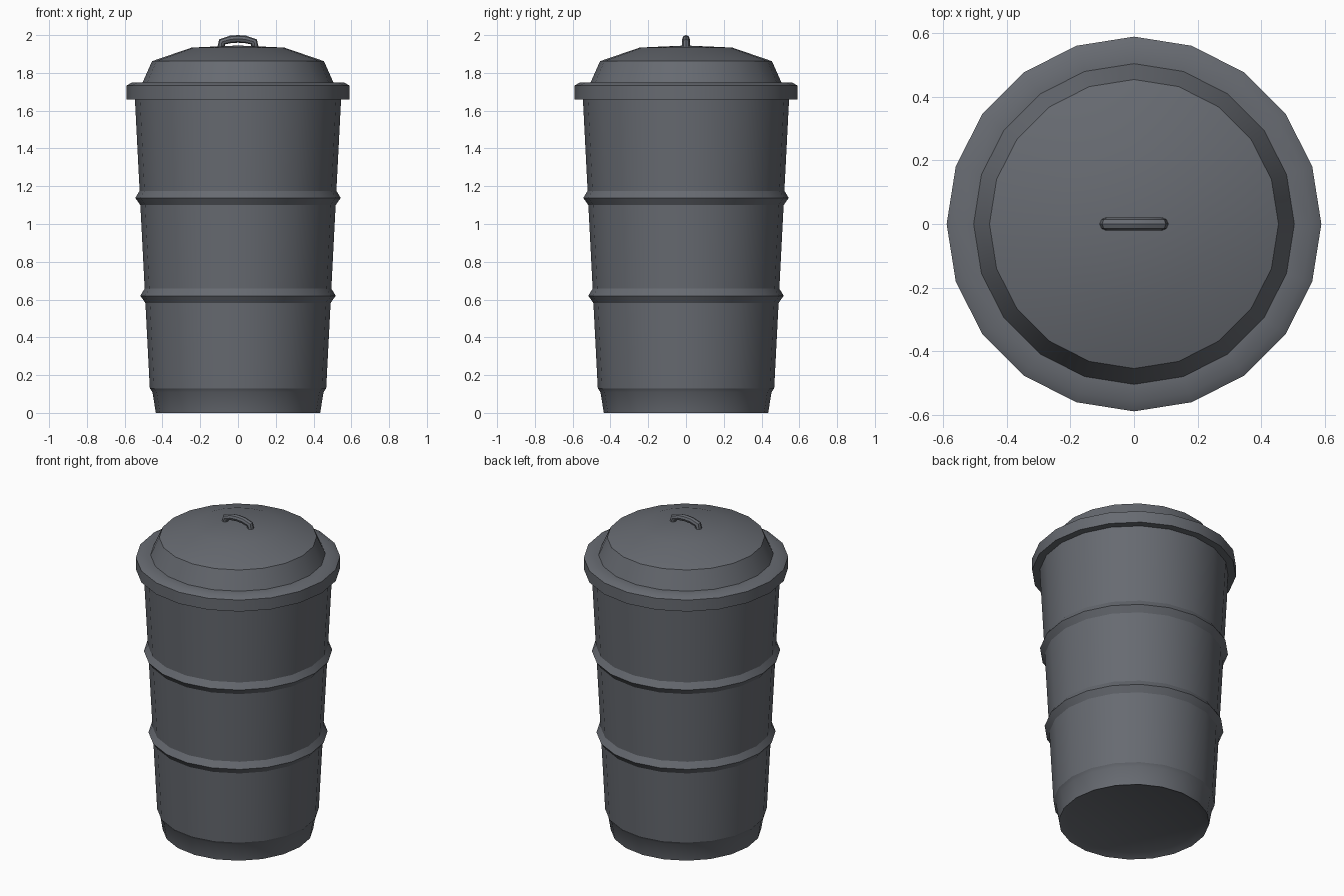
import bpy
import bmesh
from math import tau, radians

SIDES = 20

cube = bpy.data.objects.get("Cube")
if cube:
    bpy.data.objects.remove(cube, do_unlink=True)

# Single dark grey plastic
grey = bpy.data.materials.new("dark_grey_plastic")
grey.use_nodes = True
colour = (0.135, 0.145, 0.165, 1)
grey.diffuse_color = colour
grey.node_tree.nodes["Principled BSDF"].inputs["Base Color"].default_value = colour


def finish(obj):
    """Select the object and smooth it, keeping the hard edges."""
    bpy.ops.object.select_all(action='DESELECT')
    obj.select_set(True)
    bpy.context.view_layer.objects.active = obj
    if obj.type == 'CURVE':
        bpy.ops.object.convert(target='MESH')
    bpy.ops.object.shade_smooth_by_angle(angle=radians(30))


def lathe(name, profile):
    """Revolve a (radius, height) profile around z."""
    bm = bmesh.new()
    verts = [bm.verts.new((r, 0, z)) for r, z in profile]
    edges = [bm.edges.new(pair) for pair in zip(verts, verts[1:])]
    bmesh.ops.spin(bm, geom=verts + edges, cent=(0, 0, 0), axis=(0, 0, 1),
                   angle=tau, steps=SIDES)
    bmesh.ops.remove_doubles(bm, verts=bm.verts, dist=0.0005)
    bmesh.ops.recalc_face_normals(bm, faces=bm.faces)
    mesh = bpy.data.meshes.new(name)
    bm.to_mesh(mesh)
    bm.free()
    mesh.materials.append(grey)
    obj = bpy.data.objects.new(name, mesh)
    bpy.context.collection.objects.link(obj)
    finish(obj)


def wall(z):
    """Radius of the tapering side at a height."""
    return 0.467 + 0.0515 * (z - 0.13)


# Tapered body with recessed base, foot step and two ribs
body = [(0, 0.02), (0.39, 0.02), (0.435, 0), (0.453, 0.11), (wall(0.13), 0.13)]
for z in (0.62, 1.138):
    body += [(wall(z - 0.038), z - 0.038), (wall(z) + 0.025, z),
             (wall(z + 0.038), z + 0.038)]
body += [(wall(1.69), 1.69)]
lathe("bin_body", body)

# Domed lid with overhanging rim
lathe("lid", [(0.54, 1.66), (0.59, 1.66), (0.59, 1.733), (0.56, 1.75),
              (0.505, 1.75), (0.455, 1.862), (0.245, 1.934), (0, 1.945)])

# Arched lid handle
curve = bpy.data.curves.new("lid_handle", 'CURVE')
curve.dimensions = '3D'
curve.bevel_depth = 0.02
curve.bevel_resolution = 2
curve.use_fill_caps = True
spline = curve.splines.new('POLY')
path = [(-0.09, 1.93), (-0.085, 1.964), (-0.04, 1.977), (0, 1.98),
        (0.04, 1.977), (0.085, 1.964), (0.09, 1.93)]
spline.points.add(len(path) - 1)
for point, (x, z) in zip(spline.points, path):
    point.co = (x, 0, z, 1)
curve.materials.append(grey)
handle = bpy.data.objects.new("lid_handle", curve)
bpy.context.collection.objects.link(handle)
finish(handle)
